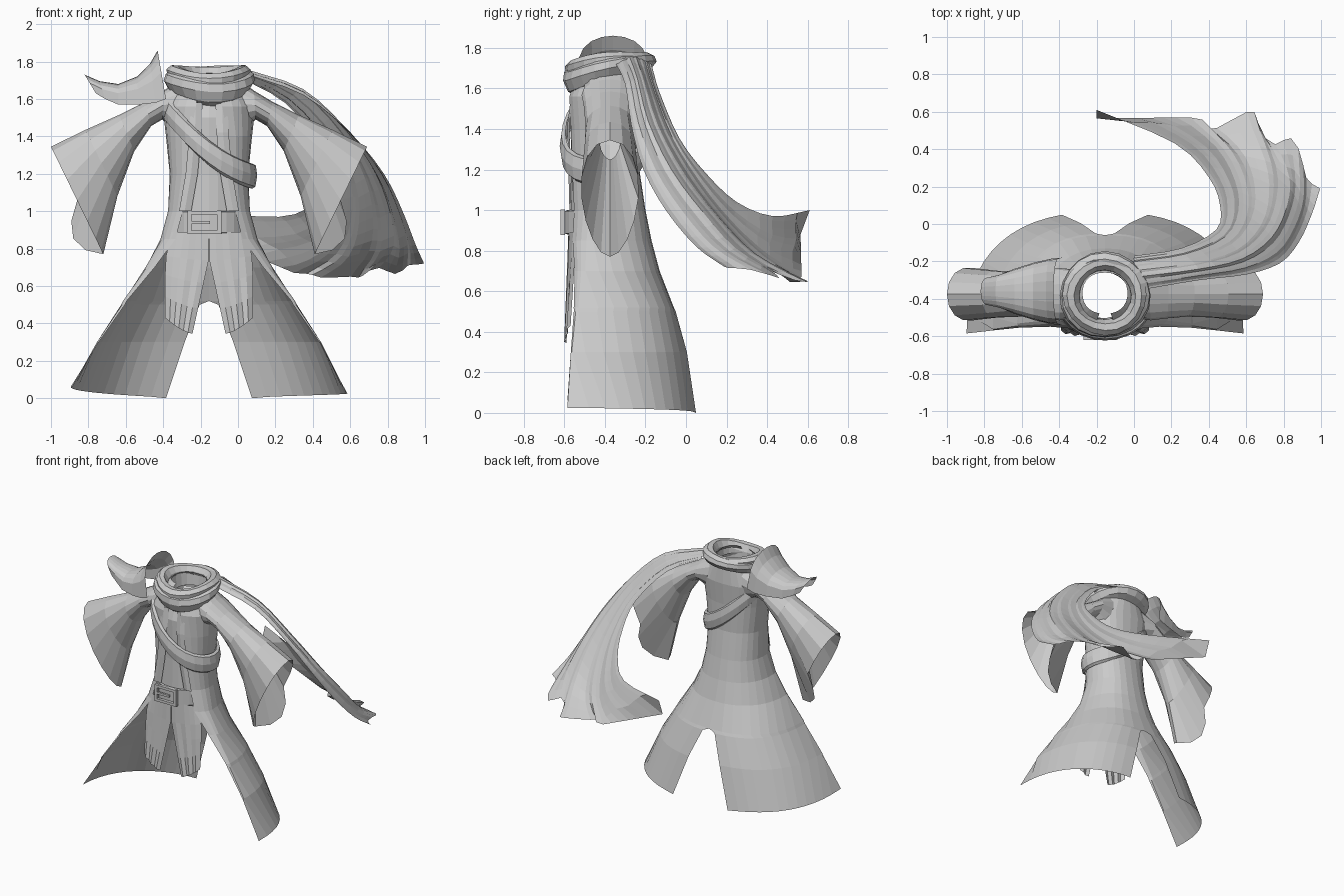
import bpy, bmesh
from math import sin, cos, pi, acos
from mathutils import Vector

if "Cube" in bpy.data.objects:
    bpy.data.objects.remove(bpy.data.objects["Cube"])

AX = -0.155  # body axis in x


def build(name, grids, closed=False):
    """Skin one or more grids of points (rows of equal length)."""
    bm = bmesh.new()
    for rows in grids:
        vs = [[bm.verts.new(p) for p in r] for r in rows]
        n = len(rows[0])
        for a, b in zip(vs, vs[1:]):
            for i in range(n if closed else n - 1):
                j = (i + 1) % n
                bm.faces.new((a[i], a[j], b[j], b[i]))
    bmesh.ops.remove_doubles(bm, verts=bm.verts, dist=0.0005)
    bmesh.ops.recalc_face_normals(bm, faces=bm.faces)
    me = bpy.data.meshes.new(name)
    bm.to_mesh(me)
    bm.free()
    ob = bpy.data.objects.new(name, me)
    bpy.context.collection.objects.link(ob)
    return ob


def spline(pts, t):
    """Catmull-Rom through pts, t in 0..1."""
    pts = [Vector(p) for p in pts]
    f = t * (len(pts) - 1)
    i = min(int(f), len(pts) - 2)
    f -= i
    p1, p2 = pts[i], pts[i + 1]
    p0 = pts[i - 1] if i else 2 * p1 - p2
    p3 = pts[i + 2] if i + 2 < len(pts) else 2 * p2 - p1
    return 0.5 * (2 * p1 + (p2 - p0) * f + (2 * p0 - 5 * p1 + 4 * p2 - p3) * f * f
                  + (3 * p1 - p0 - 3 * p2 + p3) * f ** 3)


def box(name, x, y, z, sx, sy, sz):
    bpy.ops.mesh.primitive_cube_add(size=1, location=(x, y, z))
    ob = bpy.context.object
    ob.name = name
    ob.scale = (sx, sy, sz)


# Long coat: z, half width, centre y, front depth, back depth, front gap, back slit
coat = [(1.74, .12, -.37, .11, .11, .03, 0), (1.68, .18, -.37, .17, .14, .05, 0),
        (1.56, .25, -.38, .20, .16, .07, 0), (1.40, .23, -.40, .18, .17, .10, 0),
        (1.20, .21, -.41, .17, .18, .11, 0), (1.00, .22, -.42, .16, .22, .14, 0),
        (.85, .26, -.45, .14, .28, .18, 0), (.70, .34, -.49, .10, .36, .29, 0),
        (.52, .46, -.53, .06, .47, .44, 0), (.50, .47, -.53, .06, .48, .45, .05),
        (.30, .60, -.56, .03, .57, .59, .13), (.0, .74, -.585, 0, .65, .74, .23)]
N = 12
halves = []
for s in (-1, 1):
    rows = []
    for z, X, yc, F, B, g, slit in coat:
        P = .88 if z > .6 else .82
        a0, a1 = -acos((g / X) ** (1 / P)), acos((slit / X) ** (1 / P))
        row = []
        for k in range(N + 1):
            a = a0 + (a1 - a0) * k / N
            y = yc + (F if a < 0 else B) * (abs(sin(a)) ** P) * (1 if a > 0 else -1)
            dz = (.025 + (.035 if s < 0 else 0) * (1 - k / N)) if z == 0 and k < N else 0
            row.append((AX + s * X * max(cos(a), 0) ** P, y, z + dz * (1 - k / N) ** .5))
        rows.append(row)
    halves.append(rows)
build("coat", halves)

# Tunic front seen between the coat edges
build("tunic_front", [[[(AX + X * cos(t), yc - Y * sin(t), z)
                        for t in [pi * k / 12 for k in range(13)]]
                       for z, X, Y, yc in [(1.68, .12, .13, -.38), (1.5, .19, .18, -.39),
                                           (1.2, .18, .16, -.405), (1.0, .19, .155, -.415),
                                           (.85, .21, .15, -.43)]]])

# Lapels
build("lapels", [[[(AX + s * (d + w), y - .010 * (i == 1), z)
                   for i, w in enumerate((-.035, 0, .03))]
                  for d, y, z in [(.07, -.555, 1.58), (.075, -.575, 1.42),
                                  (.095, -.57, 1.2), (.13, -.565, 1.0)]] for s in (-1, 1)])

# Belt and buckle
build("belt", [[[(AX + .205 * cos(t), -.42 - (.165 + o) * sin(t), z)
                 for t in [pi * (.12 + .76 * k / 10) for k in range(11)]]
                for z, o in [(.88, 0), (.885, .012), (.995, .012), (1.0, 0)]]])
for dx in (-.08, .08):
    box("buckle_side", -.18 + dx, -.608, .94, .022, .022, .125)
for dz in (-.052, .052):
    box("buckle_rail", -.18, -.608, .94 + dz, .16, .022, .02)
box("buckle_prong", -.20, -.61, .94, .10, .015, .016)

# Two pleated front flaps
flaps = []
for s in (-1, 1):
    rows = []
    for t in (0, .28, .5, .75, 1):
        row = []
        for k in range(7):
            u = k / 6
            xi, xo = max(0, t - .28) * .12 + .002, .20 + .035 * min(1, t * 3)
            zb = .345 + .085 * u ** 1.5
            y = -.58 - .015 * t + .04 * u ** 3 * (1 - .5 * t) + .006 * t * (-1) ** k
            row.append((AX + s * (xi + (xo - xi) * u), y, .89 + (zb - .89) * t))
        rows.append(row)
    flaps.append(rows)
build("front_flaps", flaps)

# Wide hanging sleeves: top dx, top z, bottom dx, bottom z, half depth
sleeve = [(.12, 1.735, .17, 1.42, .13), (.24, 1.645, .25, 1.49, .14),
          (.34, 1.585, .31, 1.455, .13), (.48, 1.515, .40, 1.32, .12),
          (.66, 1.435, .49, 1.08, .125), (.845, 1.345, .565, .77, .14),
          (.66, 1.40, .56, 1.25, .05)]
sleeves = []
for s in (-1, 1):
    rows = []
    for i, (tx, tz, bx, bz, w) in enumerate(sleeve):
        row = []
        for k in range(16):
            c, q = cos(pi * k / 8), sin(pi * k / 8)
            flare = .24 * max(0, -c) * max(0, q) if i == 5 else 0
            width = w * (1 + .2 * c) if i > 3 else w
            row.append((AX + s * ((tx + bx) / 2 + (tx - bx) / 2 * c + flare),
                        -.375 + width * q, (tz + bz) / 2 + (tz - bz) / 2 * c))
        rows.append(row)
    sleeves.append(rows)
build("sleeves", sleeves, closed=True)


# Wrapped scarf around the neck, two overlapping folds, drooping at the front
def neck_ring(name, prof, tilt, droop, ph):
    rows = []
    for j, (r, dz) in enumerate(prof):
        row = []
        for k in range(20):
            t = 2 * pi * k / 20
            w = 1 + .02 * sin(3 * t + ph + j)
            front = max(0, -sin(t)) ** 2
            row.append((AX + r * w * cos(t), -.38 + r * w * .95 * sin(t),
                        1.71 + tilt * sin(t) - droop * front + .008 * sin(2 * t + ph)
                        + dz * (1 - .2 * sin(t))))
        rows.append(row)
    build(name, [rows], closed=True)


neck_ring("scarf_outer_wrap", [(.17, .03), (.205, .045), (.235, .025), (.243, -.01),
                               (.215, -.055), (.16, -.08)], .03, .03, 0)
neck_ring("scarf_inner_wrap", [(.13, -.10), (.14, .02), (.165, .06), (.20, .062),
                               (.225, .04), (.22, .0)], .02, .02, 1.5)

# Diagonal chest strap, a tilted loop
rows = []
for dz, o in [(-.07, -.01), (-.058, .008), (0, .018), (.055, .01), (.065, -.01)]:
    row = []
    for k in range(24):
        c, q = cos(2 * pi * k / 24), sin(2 * pi * k / 24)
        row.append((AX + (.24 + o) * c, -.41 + (.195 + o) * q,
                    1.315 - .185 * c + .06 * c * c + dz))
    rows.append(row)
build("chest_strap", [rows], closed=True)

# Shoulder guard: saddle arch; ridge x, z, lower edge x, z, half depth
arch = [(-.43, 1.86, -.385, 1.60, .18), (-.47, 1.79, -.44, 1.58, .175),
        (-.54, 1.72, -.53, 1.57, .155), (-.64, 1.68, -.64, 1.57, .12),
        (-.74, 1.695, -.71, 1.60, .09), (-.82, 1.73, -.76, 1.63, .075)]
rows = []
for x1, z1, x0, z0, w in arch:
    row = []
    for k in range(11):
        a = pi * k / 10
        h = max(sin(a), 0) ** .5
        row.append((x0 + (x1 - x0) * h, -.36 + w * cos(a), z0 + (z1 - z0) * h))
    rows.append(row)
build("shoulder_guard", [rows])

# Flying scarf tail: four guide curves from the inner edge to the outer edge
guides = [
    [(0, -.17, 1.72), (.25, -.13, 1.58), (.44, -.03, 1.35), (.46, .10, 1.18),
     (.40, .25, 1.04), (.22, .43, .97), (-.2, .61, 1.0)],
    [(0, -.21, 1.74), (.28, -.17, 1.61), (.50, -.08, 1.37), (.58, .06, 1.14),
     (.57, .22, .94), (.48, .40, .77), (.30, .57, .67)],
    [(.03, -.27, 1.76), (.34, -.23, 1.65), (.57, -.17, 1.43), (.72, -.05, 1.19),
     (.79, .11, .98), (.80, .28, .80), (.72, .51, .67)],
    [(.05, -.35, 1.73), (.35, -.30, 1.62), (.60, -.27, 1.42), (.78, -.21, 1.20),
     (.88, -.10, 1.0), (.95, .05, .82), (.995, .19, .72)]]
NU, NV = 18, 24
rows = []
for i in range(NU + 1):
    u = i / NU
    cross = [spline(g, u) for g in guides]
    row = []
    for k in range(NV + 1):
        v = k / NV
        p = spline(cross, v)
        edge = sin(pi * v) ** .5 if 0 < v < 1 else 0
        fold = (.005 + .015 * u) * edge * sin(v * 2 * pi * 6)
        p += Vector((.5, -.4, .6)) * fold
        if v > .35:  # pointed hem
            p += Vector((.25, .8, -.2)) * .08 * u ** 10 * edge * sin(v * 2 * pi * 4)
        row.append(p)
    rows.append(row)
# square tip with a straight lower edge running back to the hem
for k in range(1, 8):
    rows[-1][k] = Vector((-.2, .565, .88)).lerp(rows[-1][8], ((k - 1) / 7))
build("scarf_tail", [rows])
